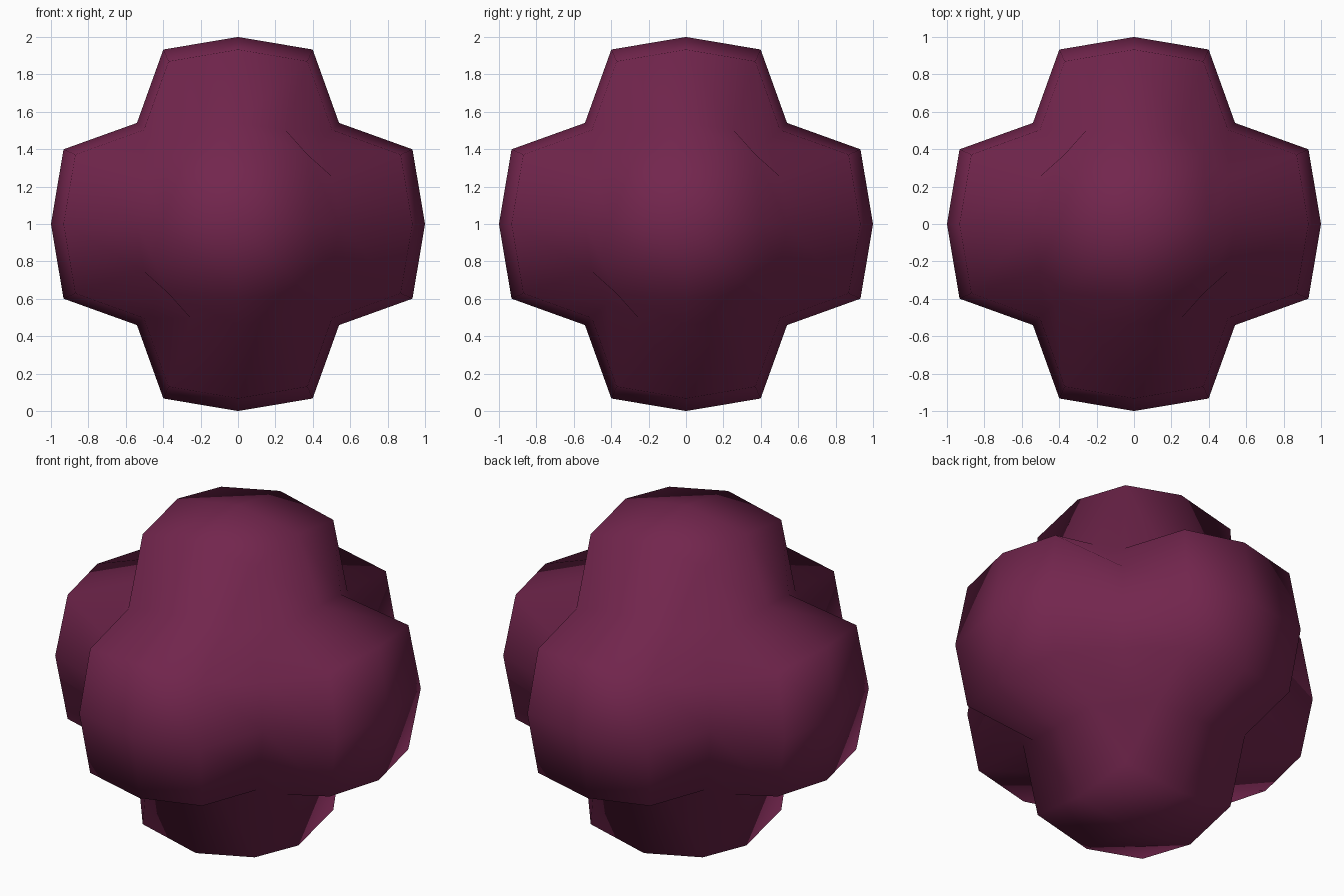
import bpy

if "Cube" in bpy.data.objects:
    bpy.data.objects.remove(bpy.data.objects["Cube"])

# Rounded body: a cube smoothed twice into a ball of 4 x 4 patches per side
bpy.ops.mesh.primitive_cube_add(size=2)
body = bpy.context.object
body.name = "six_lobed_body"
sub = body.modifiers.new("rounding", 'SUBSURF')
sub.levels = sub.render_levels = 2
sub.use_limit_surface = False
bpy.ops.object.modifier_apply(modifier=sub.name)

# Scale lobe tips to radius 1 and pull the old cube edges inward as grooves
GROOVE = 0.738
verts = body.data.vertices
tip = max(v.co.z for v in verts)
for v in verts:
    co = v.co / tip
    a = sorted(abs(c) for c in co)
    if a[2] - a[1] < 0.01:
        co = co * GROOVE
    co.z += 1.0
    v.co = co
body.data.update()

# Smooth shading and single plum colour
for p in body.data.polygons:
    p.use_smooth = True
plum = bpy.data.materials.new("plum")
plum.diffuse_color = (0.17, 0.019, 0.075, 1)
plum.use_nodes = True
plum.node_tree.nodes["Principled BSDF"].inputs["Base Color"].default_value = plum.diffuse_color
body.data.materials.clear()
body.data.materials.append(plum)
